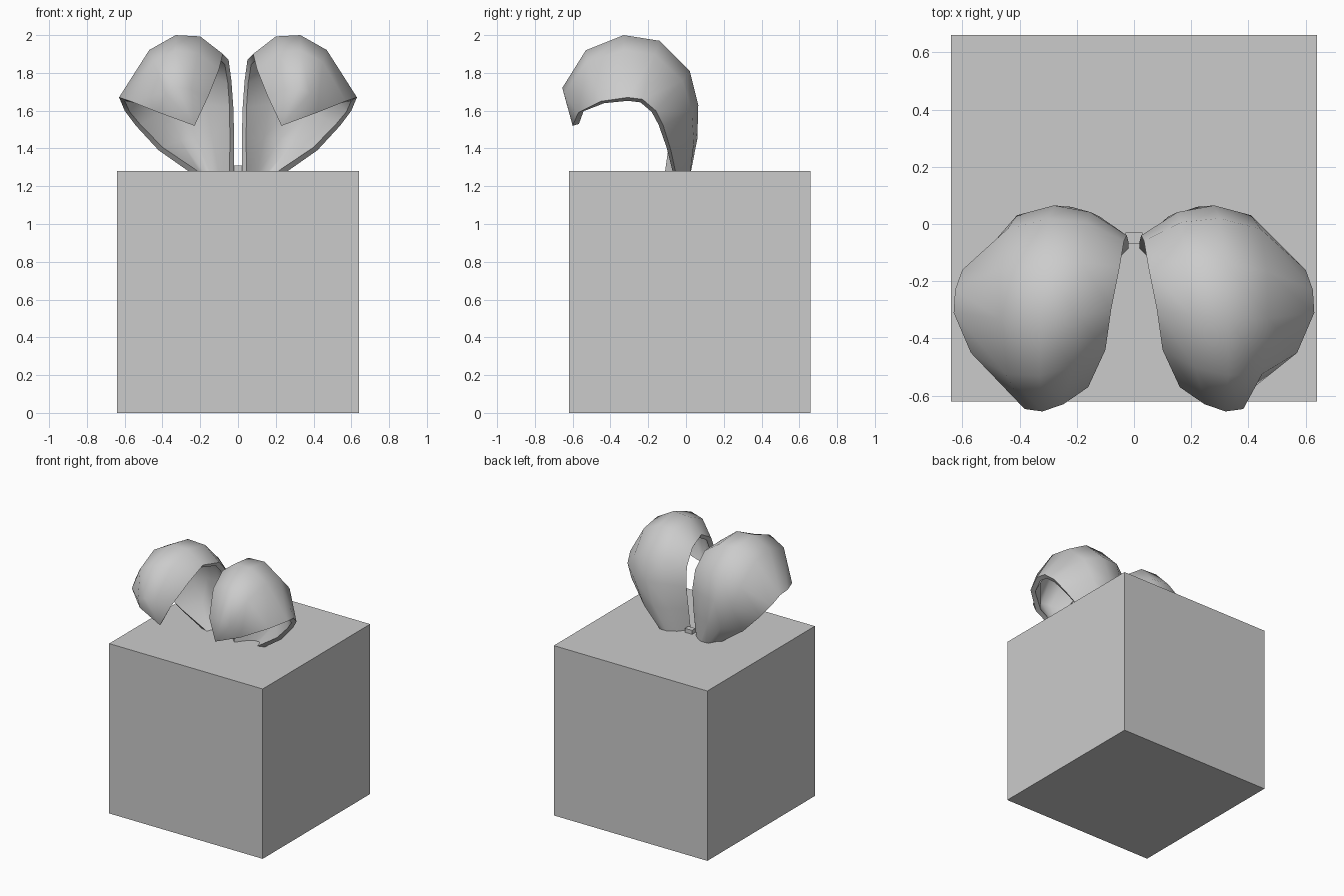
import bpy
import bmesh
import math
from mathutils import Vector

default = bpy.data.objects.get("Cube")
if default:
    bpy.data.objects.remove(default, do_unlink=True)

grey = bpy.data.materials.new("plain_grey")
grey.use_nodes = True
colour = (0.6, 0.6, 0.6, 1)
grey.diffuse_color = colour
grey.node_tree.nodes["Principled BSDF"].inputs["Base Color"].default_value = colour


def make_object(name, bm):
    mesh = bpy.data.meshes.new(name)
    bm.to_mesh(mesh)
    bm.free()
    mesh.materials.append(grey)
    obj = bpy.data.objects.new(name, mesh)
    bpy.context.collection.objects.link(obj)
    return obj


def make_block(name, size, centre):
    bm = bmesh.new()
    bmesh.ops.create_cube(bm, size=1)
    bmesh.ops.scale(bm, vec=size, verts=bm.verts)
    bmesh.ops.translate(bm, vec=centre, verts=bm.verts)
    return make_object(name, bm)


# Lines running from the root of a petal to its tip
inner_edge = [(.02, -.09, 1.25), (.02, -.06, 1.45), (.025, -.04, 1.62), (.035, -.06, 1.76),
              (.05, -.15, 1.87), (.08, -.3, 1.9), (.1, -.44, 1.82), (.16, -.57, 1.67)]
ridge = [(.13, .02, 1.25), (.22, .06, 1.45), (.28, .065, 1.63), (.3, .02, 1.81),
         (.32, -.14, 1.97), (.33, -.33, 2), (.33, -.53, 1.92), (.32, -.655, 1.72)]
outer_edge = [(.22, -.05, 1.25), (.42, -.08, 1.39), (.54, -.12, 1.52), (.6, -.16, 1.6),
              (.625, -.23, 1.66), (.63, -.31, 1.67), (.57, -.45, 1.65), (.42, -.57, 1.59)]
tip = (.23, -.6, 1.52)


def make_petal(name, side):
    bm = bmesh.new()
    rows = []
    for points in zip(inner_edge, ridge, outer_edge):
        a, b, c = map(Vector, points)
        bulge = 2 * b - a - c
        section = [a, (a + b) / 2 + bulge * .1, b, (b + c) / 2 + bulge * .2, c]
        rows.append([bm.verts.new((p.x * side, p.y, p.z)) for p in section])
    end = bm.verts.new((tip[0] * side, tip[1], tip[2]))

    def add_face(corners):
        bm.faces.new(corners if side > 0 else corners[::-1])

    for low, high in zip(rows, rows[1:]):
        for j in range(len(low) - 1):
            add_face([low[j], high[j], high[j + 1], low[j + 1]])
    last = rows[-1]
    for j in range(len(last) - 1):
        add_face([last[j], end, last[j + 1]])

    petal = make_object(name, bm)
    shell = petal.modifiers.new("shell", "SOLIDIFY")
    shell.thickness = .035
    shell.offset = -1
    bpy.ops.object.select_all(action="DESELECT")
    petal.select_set(True)
    bpy.context.view_layer.objects.active = petal
    bpy.ops.object.modifier_apply(modifier="shell")
    bpy.ops.object.shade_smooth_by_angle(angle=math.radians(50))


make_block("pedestal", (1.28, 1.28, 1.28), (0, .02, .64))
make_block("petal_bridge", (.06, .04, .06), (0, -.05, 1.28))
make_petal("left_petal", 1)
make_petal("right_petal", -1)
